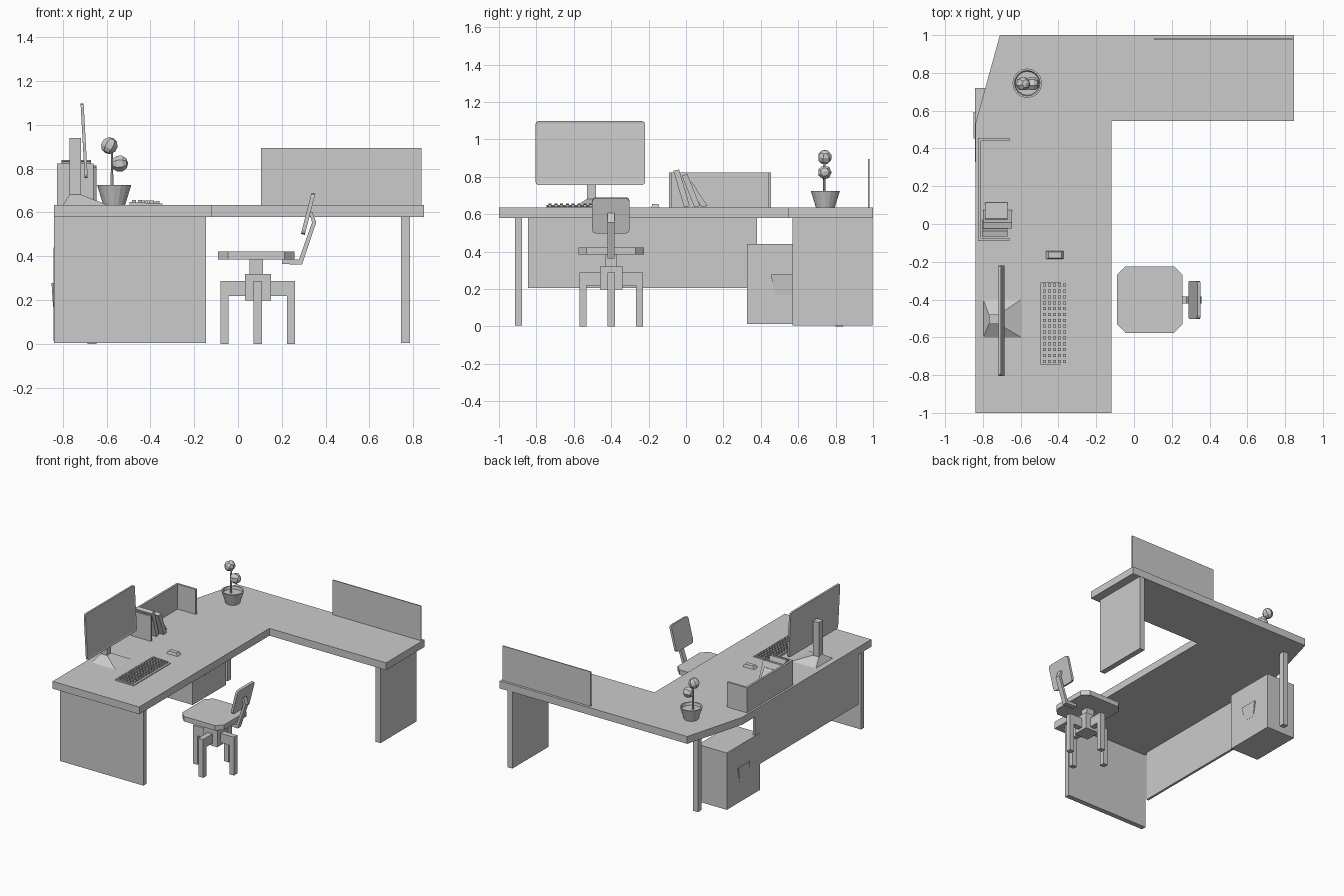
import bpy, bmesh, math
from mathutils import Vector, Matrix

if "Cube" in bpy.data.objects:
    bpy.data.objects.remove(bpy.data.objects["Cube"])


def finish(name, bm):
    bmesh.ops.recalc_face_normals(bm, faces=bm.faces)
    me = bpy.data.meshes.new(name)
    bm.to_mesh(me)
    bm.free()
    ob = bpy.data.objects.new(name, me)
    bpy.context.collection.objects.link(ob)
    return ob


def add_box(bm, x, y, z):
    size = (x[1] - x[0], y[1] - y[0], z[1] - z[0])
    mid = Vector((sum(x) / 2, sum(y) / 2, sum(z) / 2))
    bmesh.ops.create_cube(bm, size=1, matrix=Matrix.Translation(mid) @ Matrix.Diagonal((*size, 1)))


def box(name, x, y, z):
    bm = bmesh.new()
    add_box(bm, x, y, z)
    return finish(name, bm)


def prism(name, pts, axis, lo, hi):
    """Extrude a 2D profile along an axis: z uses (x, y), y uses (x, z), x uses (y, z)."""
    place = {'z': lambda a, b, t: (a, b, t), 'y': lambda a, b, t: (a, t, b),
             'x': lambda a, b, t: (t, a, b)}[axis]
    bm = bmesh.new()
    face = bm.faces.new([bm.verts.new(place(a, b, lo)) for a, b in pts])
    ext = bmesh.ops.extrude_face_region(bm, geom=[face])
    move = Vector(place(0, 0, hi - lo))
    bmesh.ops.translate(bm, verts=[v for v in ext['geom'] if isinstance(v, bmesh.types.BMVert)], vec=move)
    return finish(name, bm)


def frustum(name, bottom, top, z0, z1):
    """Tapered block between two rectangles (x0, x1, y0, y1)."""
    bm = bmesh.new()
    rings = []
    for (x0, x1, y0, y1), z in ((bottom, z0), (top, z1)):
        rings.append([bm.verts.new((x, y, z)) for x, y in ((x0, y0), (x1, y0), (x1, y1), (x0, y1))])
    bm.faces.new(rings[0])
    bm.faces.new(rings[1])
    for i in range(4):
        j = (i + 1) % 4
        bm.faces.new((rings[0][i], rings[0][j], rings[1][j], rings[1][i]))
    return finish(name, bm)


def plate(name, centre, width, height, thick, tilt, radius, border=0):
    """Upright rounded plate facing +x, leaning by tilt about y."""
    bm = bmesh.new()
    add_box(bm, (-thick / 2, thick / 2), (-width / 2, width / 2), (-height / 2, height / 2))
    edges = [e for e in bm.edges if abs(e.verts[0].co.x - e.verts[1].co.x) > thick / 2]
    bmesh.ops.bevel(bm, geom=edges, offset=radius, segments=2, profile=0.5, affect='EDGES')
    if border:
        bm.normal_update()
        front = [f for f in bm.faces if f.normal.x > 0.9]
        bmesh.ops.inset_region(bm, faces=front, thickness=border)
        bmesh.ops.translate(bm, verts=list({v for f in front for v in f.verts}), vec=(-0.003, 0, 0))
    bmesh.ops.transform(bm, matrix=Matrix.Translation(centre) @ Matrix.Rotation(tilt, 4, 'Y'), verts=bm.verts)
    return finish(name, bm)


# Desk top and supports
prism("desk_top", [(-0.84, -1), (-0.12, -1), (-0.12, 0.545), (0.848, 0.545), (0.848, 1),
                   (-0.71, 1), (-0.84, 0.53)], 'z', 0.58, 0.635)
box("front_side_panel", (-0.84, -0.145), (-0.915, -0.878), (0.005, 0.58))
box("right_side_panel", (0.743, 0.784), (0.57, 0.998), (0.005, 0.58))
box("modesty_panel", (-0.84, -0.822), (-0.845, 0.38), (0.205, 0.58))
box("corner_leg", (-0.687, -0.646), (0.80, 0.84), (0, 0.58))
box("desk_divider", (0.105, 0.838), (0.973, 0.981), (0.635, 0.895))

# Pedestal cabinet with a wedge handle on both faces
box("pedestal", (-0.843, -0.605), (0.327, 0.72), (0.013, 0.44))
for name, face, out in (("pedestal_back_handle", -0.843, -0.008), ("pedestal_front_handle", -0.605, 0.012)):
    frustum(name, (face, face + out * 0.1, 0.478, 0.567), (face, face + out, 0.453, 0.592), 0.168, 0.278)

# Monitor
frustum("monitor_base", (-0.798, -0.597, -0.6, -0.4), (-0.768, -0.717, -0.53, -0.48), 0.635, 0.682)
box("monitor_neck", (-0.768, -0.717), (-0.53, -0.48), (0.682, 0.94))
plate("monitor_screen", (-0.702, -0.512, 0.927), 0.586, 0.341, 0.014, -0.055, 0.016, border=0.012)

# Keyboard and mouse
prism("keyboard_base", [(-0.495, 0.635), (-0.345, 0.635), (-0.345, 0.641), (-0.495, 0.648)], 'y', -0.745, -0.31)
bm = bmesh.new()
for row in range(14):
    for col in range(5):
        x, y = -0.474 + col * 0.0265, -0.727 + row * 0.031
        add_box(bm, (x - 0.009, x + 0.009), (y - 0.008, y + 0.008), (0.641, 0.657 - col * 0.001))
finish("keyboard_keys", bm)
frustum("mouse", (-0.465, -0.372, -0.186, -0.142), (-0.452, -0.385, -0.18, -0.148), 0.635, 0.655)

# Book rack and leaning books
box("rack_back", (-0.825, -0.81), (-0.09, 0.455), (0.635, 0.823))
for side, y in (("near", -0.09), ("far", 0.44)):
    box("rack_%s_end" % side, (-0.81, -0.66), (y, y + 0.015), (0.635, 0.823))
for i, (y, shift, h, x0, x1) in enumerate(((-0.01, -0.057, 0.195, -0.805, -0.67),
                                         (0.045, -0.068, 0.17, -0.80, -0.645),
                                         (0.085, -0.085, 0.13, -0.79, -0.67))):
    prism("book_%d" % (i + 1), [(y, 0.637), (y + 0.03, 0.644), (y + 0.03 + shift, 0.644 + h),
                                (y + shift, 0.637 + h)], 'x', x0, x1)

# Potted plant
px, py = -0.565, 0.745
bm = bmesh.new()
rings = []
for r, z in ((0.05, 0.635), (0.078, 0.725), (0.068, 0.725), (0.063, 0.705)):
    rings.append([bm.verts.new((px + r * math.cos(i * math.tau / 16), py + r * math.sin(i * math.tau / 16), z))
                  for i in range(16)])
bm.faces.new(rings[0])
bm.faces.new(rings[-1])
for a, b in zip(rings, rings[1:]):
    for i in range(16):
        j = (i + 1) % 16
        bm.faces.new((a[i], a[j], b[j], b[i]))
finish("plant_pot", bm)
bm = bmesh.new()
bmesh.ops.create_cone(bm, cap_ends=True, segments=6, radius1=0.007, radius2=0.006, depth=0.19,
                      matrix=Matrix.Translation((-0.575, 0.74, 0.795)))
finish("plant_stem", bm)
for i, (x, z) in enumerate(((-0.587, 0.905), (-0.54, 0.823))):
    bm = bmesh.new()
    bmesh.ops.create_uvsphere(bm, u_segments=7, v_segments=5, radius=0.039,
                              matrix=Matrix.Translation((x, 0.742, z)) @ Matrix.Rotation(0.5 + i, 4, 'Y'))
    finish("plant_bloom_%d" % (i + 1), bm)

# Chair seat with clipped corners
cx, cy, c = 0.083, -0.4, 0.045
hx, hy = 0.174, 0.176
prism("seat", [(cx + sx * a, cy + sy * b) for sx, sy, a, b in (
    (-1, -1, hx - c, hy), (1, -1, hx - c, hy), (1, -1, hx, hy - c), (1, 1, hx, hy - c),
    (1, 1, hx - c, hy), (-1, 1, hx - c, hy), (-1, 1, hx, hy - c), (-1, -1, hx, hy - c))], 'z', 0.385, 0.422)
box("seat_post", (0.053, 0.115), (-0.431, -0.369), (0.32, 0.385))
box("chair_hub", (0.033, 0.15), (-0.46, -0.34), (0.198, 0.32))

# Four bent chair legs around the hub
profile = [(0.05, 0.218), (0.133, 0.218), (0.133, 0), (0.17, 0), (0.17, 0.288), (0.05, 0.288)]
for i, name in enumerate(("right", "back", "left", "front")):
    leg = prism("chair_%s_leg" % name, profile, 'y', -0.02, 0.02)
    leg.data.transform(Matrix.Translation((0.09, cy, 0)) @ Matrix.Rotation(i * math.pi / 2, 4, 'Z'))

# Chair back and its bent bracket
prism("back_bracket", [(0.2, 0.385), (0.2, 0.365), (0.292, 0.362), (0.357, 0.555), (0.338, 0.605),
                       (0.325, 0.598), (0.338, 0.555), (0.278, 0.385)], 'y', -0.42, -0.383)
plate("backrest", (0.32, cy - 0.002, 0.594), 0.2, 0.194, 0.018, 0.25, 0.018)
